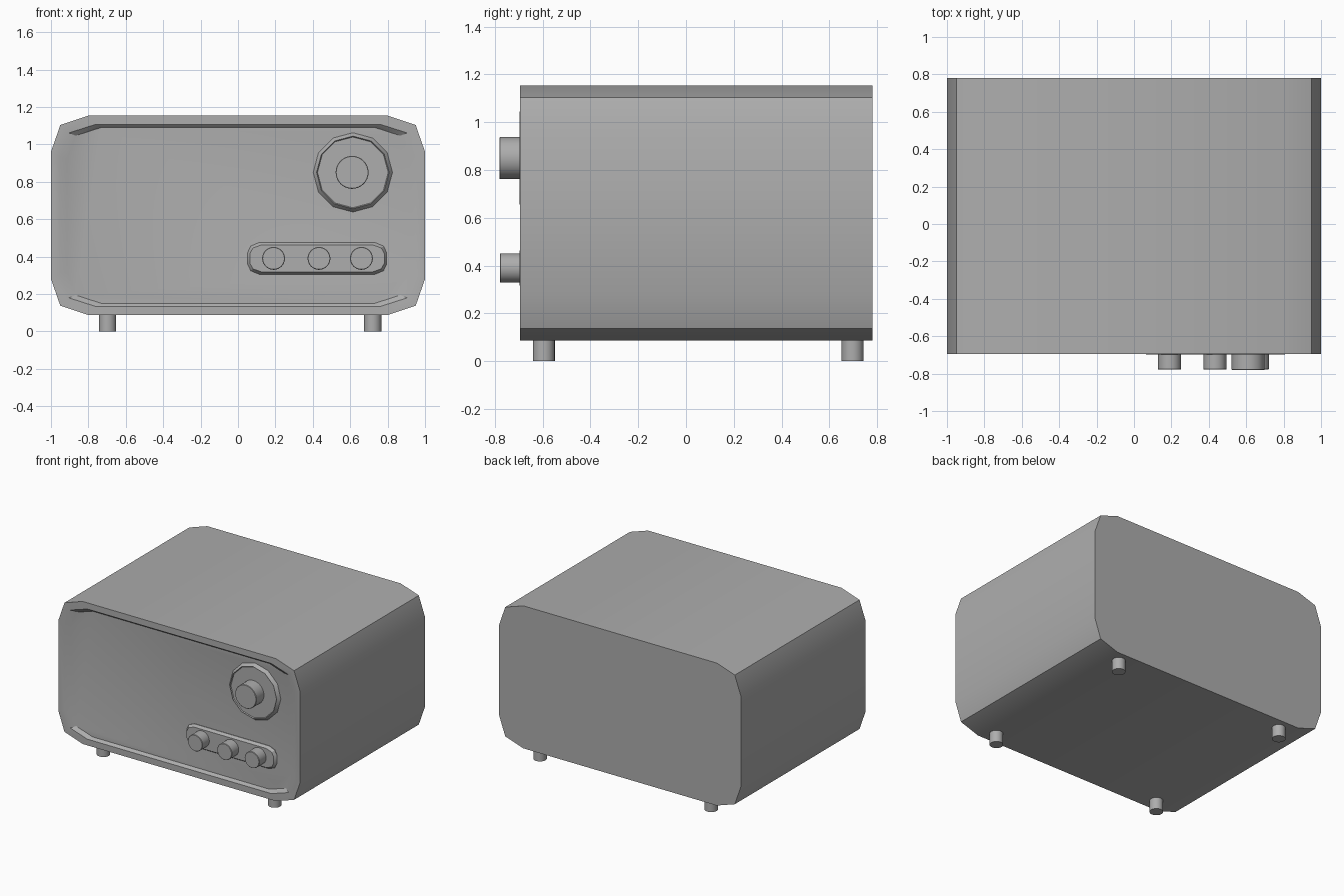
import bpy, bmesh, math

if "Cube" in bpy.data.objects:
    bpy.data.objects.remove(bpy.data.objects["Cube"])

grey = bpy.data.materials.new("dark_grey")
grey.diffuse_color = (0.42, 0.42, 0.42, 1)
grey.use_nodes = True
grey.node_tree.nodes["Principled BSDF"].inputs["Base Color"].default_value = grey.diffuse_color


def finish(ob, angle=30):
    """Shared material and sharp-edge-preserving smooth shading."""
    ob.data.materials.append(grey)
    bpy.ops.object.select_all(action='DESELECT')
    ob.select_set(True)
    bpy.context.view_layer.objects.active = ob
    bpy.ops.object.shade_smooth_by_angle(angle=math.radians(angle))


def loft(name, sections, angle=30):
    """Skin equal-length (x, z) outlines placed at successive y, capped at both ends."""
    bm = bmesh.new()
    rings = [[bm.verts.new((x, y, z)) for x, z in pts] for pts, y in sections]
    n = len(rings[0])
    for a, b in zip(rings, rings[1:]):
        for i in range(n):
            j = (i + 1) % n
            bm.faces.new((a[i], a[j], b[j], b[i]))
    bm.faces.new(rings[0])
    bm.faces.new(rings[-1])
    bmesh.ops.recalc_face_normals(bm, faces=bm.faces)
    mesh = bpy.data.meshes.new(name)
    bm.to_mesh(mesh)
    bm.free()
    ob = bpy.data.objects.new(name, mesh)
    bpy.context.collection.objects.link(ob)
    finish(ob, angle)


def mirrored(corner, cx, cz):
    """Four-way mirror of one corner's offsets around (cx, cz)."""
    out = []
    for sx, sz in ((1, 1), (-1, 1), (-1, -1), (1, -1)):
        pts = corner if sx * sz > 0 else corner[::-1]
        out += [(cx + sx * x, cz + sz * z) for x, z in pts]
    return out


def scaled(corner, fx, fz):
    return [(x * fx, z * fz) for x, z in corner]


def circle(cx, cz, r, n):
    return [(cx + r * math.sin(2 * math.pi * i / n),
             cz + r * math.cos(2 * math.pi * i / n)) for i in range(n)]


FRONT, BACK, FLOOR = -0.694, 0.78, -0.673

# Cabinet: chamfered box with a shallow recessed front
corner = [(1.0, 0.34), (0.95, 0.483), (0.80, 0.533)]
rim = scaled(corner, 0.952, 0.913)
panel = scaled(rim, 0.96, 0.966)
loft("cabinet", [(mirrored(corner, 0, 0.62), BACK),
                 (mirrored(corner, 0, 0.62), FRONT),
                 (mirrored(rim, 0, 0.62), FRONT),
                 (mirrored(panel, 0, 0.62), FLOOR)])

# Dial plate: twelve-sided disc with a thin raised rim
loft("dial_plate", [(circle(0.614, 0.85, 0.212, 12), FLOOR + 0.01),
                    (circle(0.614, 0.85, 0.212, 12), FLOOR),
                    (circle(0.614, 0.85, 0.194, 12), -0.697),
                    (circle(0.614, 0.85, 0.189, 12), -0.69)])

# Button plate: long rounded plate
end = [(0.372, 0.03), (0.355, 0.066), (0.31, 0.085)]
loft("button_plate", [(mirrored(end, 0.423, 0.39), FLOOR + 0.01),
                      (mirrored(end, 0.423, 0.39), FLOOR - 0.004),
                      (mirrored(scaled(end, 0.967, 0.84), 0.423, 0.39), -0.697)])


# Knobs: round with a tiny bevel on the front edge
def knob(name, x, z, r, tip):
    loft(name, [(circle(x, z, r, 32), FLOOR),
                (circle(x, z, r, 32), tip + 0.003),
                (circle(x, z, r - 0.003, 32), tip)])


knob("tuning_knob", 0.61, 0.85, 0.088, -0.781)
for i, x in enumerate((0.19, 0.433, 0.66)):
    knob(f"button_{i + 1}", x, 0.39, 0.061, -0.779)

# Feet
for side, x in (("left", -0.697), ("right", 0.72)):
    for end_name, y in (("front", -0.595), ("back", 0.697)):
        bpy.ops.mesh.primitive_cylinder_add(vertices=24, radius=0.046, depth=0.10,
                                            location=(x, y, 0.05))
        foot = bpy.context.object
        foot.name = f"{end_name}_{side}_foot"
        finish(foot)
